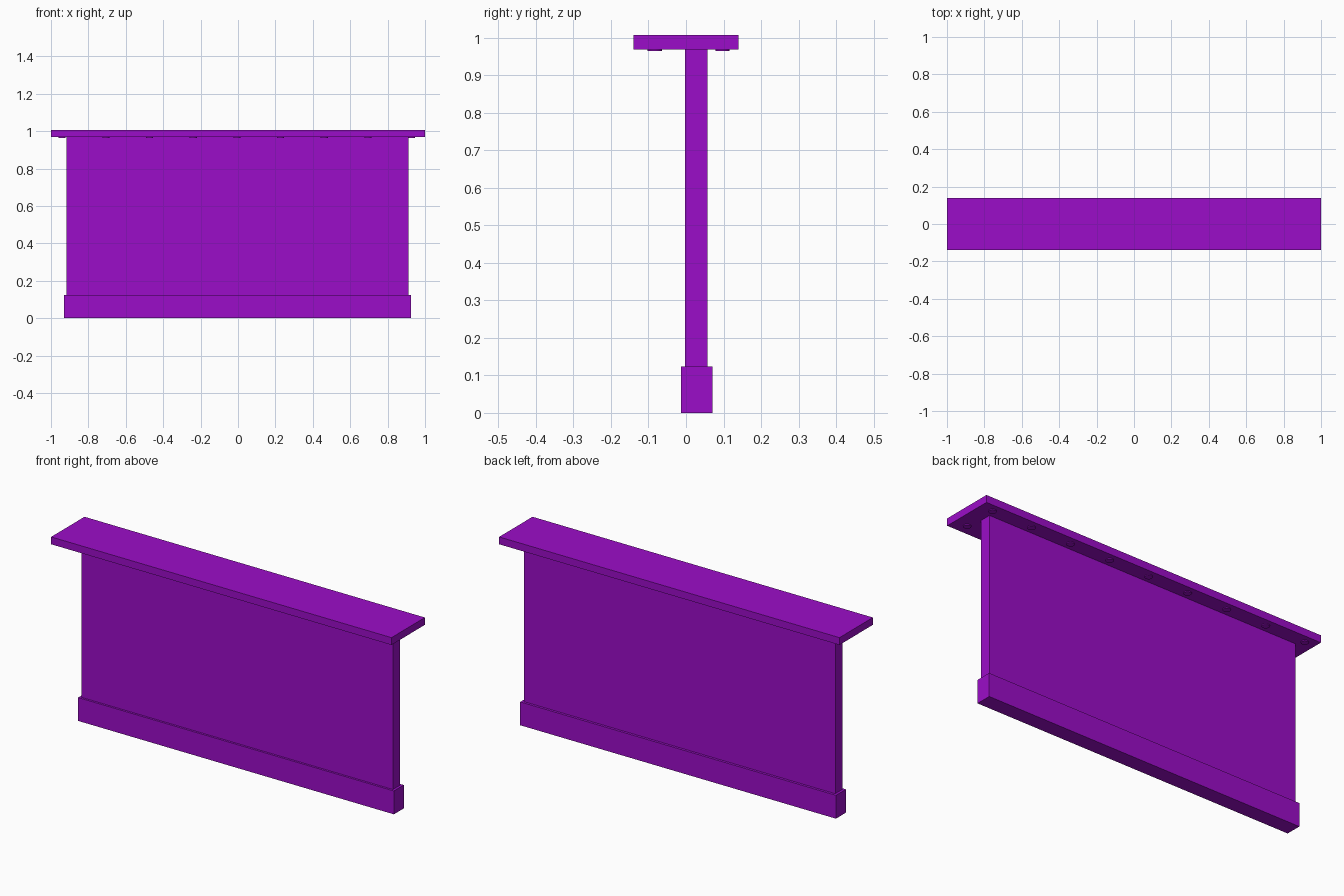
import bpy

if "Cube" in bpy.data.objects:
    bpy.data.objects.remove(bpy.data.objects["Cube"])

purple = bpy.data.materials.new("purple")
purple.diffuse_color = (0.33, 0.004, 0.58, 1.0)
purple.use_nodes = True
purple.node_tree.nodes["Principled BSDF"].inputs["Base Color"].default_value = purple.diffuse_color


def finish(name):
    ob = bpy.context.object
    ob.name = name
    ob.data.materials.append(purple)
    return ob


def box(name, x, y, z):
    """Box from (min, max) pairs on each axis."""
    bpy.ops.mesh.primitive_cube_add(size=1, location=[(a + b) / 2 for a, b in (x, y, z)])
    ob = bpy.context.object
    ob.scale = [b - a for a, b in (x, y, z)]
    bpy.ops.object.transform_apply(location=False, rotation=False, scale=True)
    return finish(name)


# Plinth, wall panel and counter top
box("plinth", (-0.93, 0.925), (-0.013, 0.07), (0.0, 0.124))
box("wall_panel", (-0.917, 0.912), (-0.002, 0.057), (0.124, 0.968))
box("counter_top", (-1.0, 1.0), (-0.14, 0.14), (0.968, 1.007))

# Two rows of shallow downlights under the counter top
for row, y in (("front", -0.083), ("back", 0.097)):
    for i in range(9):
        bpy.ops.mesh.primitive_cylinder_add(
            vertices=24, radius=0.019, depth=0.008,
            location=(-0.94 + i * 0.2335, y, 0.968))
        light = finish(f"{row}_downlight_{i + 1}")
        bpy.ops.object.shade_smooth_by_angle()
